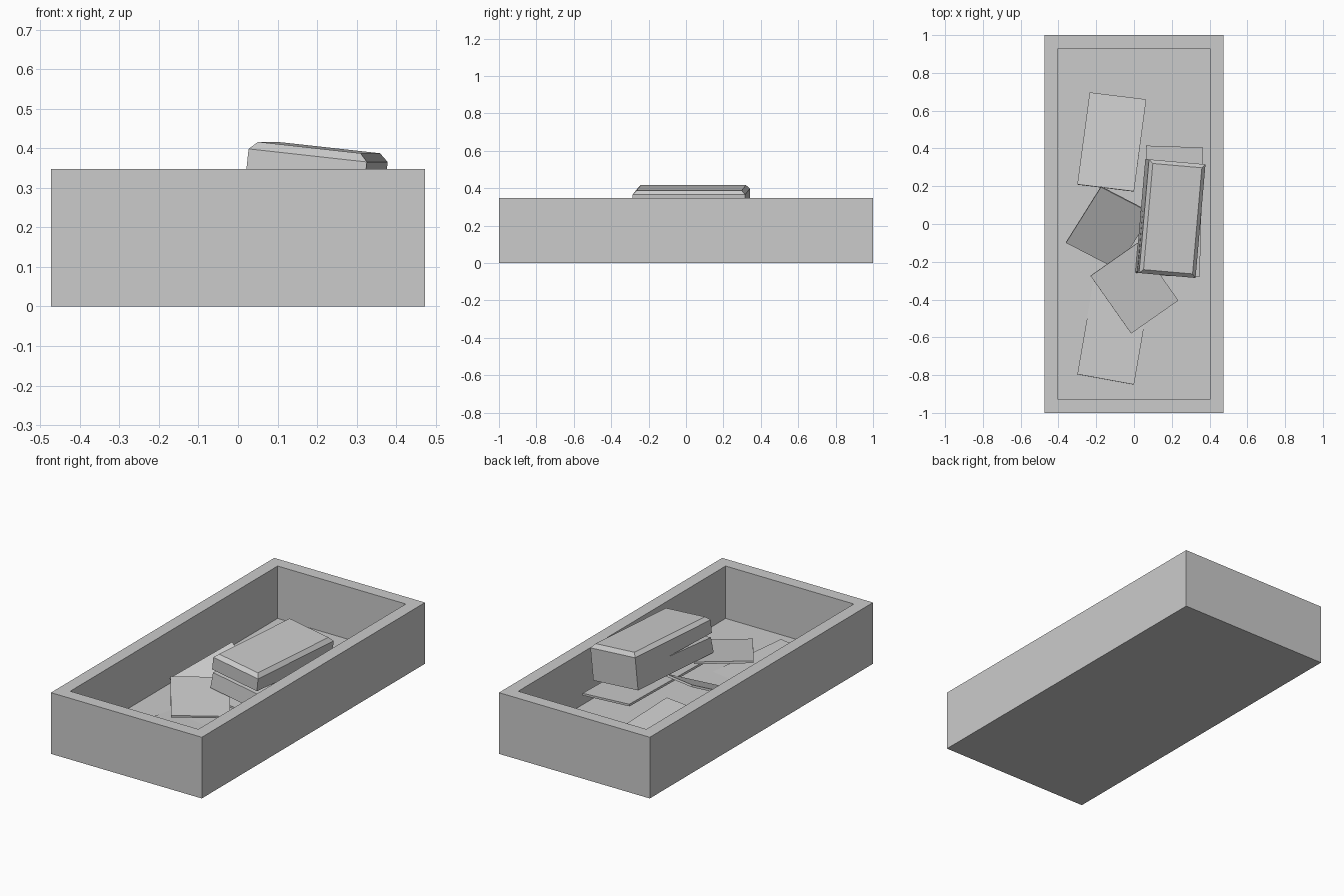
import bpy, bmesh
from math import radians
from mathutils import Vector, Euler

if "Cube" in bpy.data.objects:
    bpy.data.objects.remove(bpy.data.objects["Cube"])


def finish(name, bm):
    bmesh.ops.recalc_face_normals(bm, faces=bm.faces[:])
    mesh = bpy.data.meshes.new(name)
    bm.to_mesh(mesh)
    bm.free()
    obj = bpy.data.objects.new(name, mesh)
    bpy.context.collection.objects.link(obj)
    return obj


def extrude_face(bm, points, offset):
    face = bm.faces.new([bm.verts.new(p) for p in points])
    out = bmesh.ops.extrude_face_region(bm, geom=[face], use_keep_orig=True)
    verts = [g for g in out["geom"] if isinstance(g, bmesh.types.BMVert)]
    bmesh.ops.translate(bm, verts=verts, vec=offset)


def sheet(name, corner, along, across, thickness=0.012):
    """Thin card from one top corner and its two neighbouring corners."""
    a, b, c = Vector(corner), Vector(along), Vector(across)
    n = (b - a).cross(c - a).normalized()
    if n.z > 0:
        n = -n
    bm = bmesh.new()
    extrude_face(bm, [a, b, b + c - a, c], n * thickness)
    return finish(name, bm)


# Open tray: block with its top inset to a rim, then sunk to the floor
bm = bmesh.new()
bmesh.ops.create_cube(bm, size=1)
bmesh.ops.scale(bm, vec=(0.946, 2.0, 0.347), verts=bm.verts[:])
bmesh.ops.translate(bm, vec=(0, 0, 0.1735), verts=bm.verts[:])
bm.normal_update()
top = max(bm.faces, key=lambda f: f.calc_center_median().z)
bmesh.ops.inset_region(bm, faces=[top], thickness=0.071, use_even_offset=True)
floor = bmesh.ops.extrude_discrete_faces(bm, faces=[top])["faces"][0]
rim_loop = [e for e in bm.edges if e.is_boundary and e not in floor.edges[:]]
bmesh.ops.translate(bm, vec=(0, 0, -0.297), verts=floor.verts[:])
finish("tray", bm)

# Loose cards lying in the tray
sheet("back_card", (-0.235, 0.697, 0.06), (-0.30, 0.21, 0.13), (0.065, 0.66, 0.06))
sheet("front_card", (-0.30, -0.795, 0.07), (-0.215, -0.305, 0.05), (0.0, -0.85, 0.07))
sheet("lower_card", (0.065, 0.415, 0.167), (0.048, -0.27, 0.167), (0.365, 0.405, 0.145))
sheet("leaning_card", (-0.175, 0.195, 0.257), (-0.36, -0.10, 0.115), (0.095, 0.055, 0.197))
sheet("upper_card", (-0.23, -0.275, 0.228), (-0.015, -0.58, 0.18), (0.02, -0.10, 0.222))

# Tilted box with a narrow wedge-shaped gap at its front and a chamfered top
profile = [(-0.302, 0), (0.302, 0), (0.302, 0.2), (-0.302, 0.2),
           (-0.302, 0.108), (0.05, 0.097), (-0.292, 0.086)]
bm = bmesh.new()
extrude_face(bm, [(-0.151, y, z) for y, z in profile], (0.302, 0, 0))
bmesh.ops.recalc_face_normals(bm, faces=bm.faces[:])
edges = [e for e in bm.edges if all(v.co.z > 0.19 for v in e.verts)]
bmesh.ops.bevel(bm, geom=edges, offset=0.02, segments=1, affect='EDGES')
box = finish("box", bm)
box.rotation_euler = Euler((0, radians(6.3), radians(-5)))
box.location = (0.183, 0.03, 0.203)
